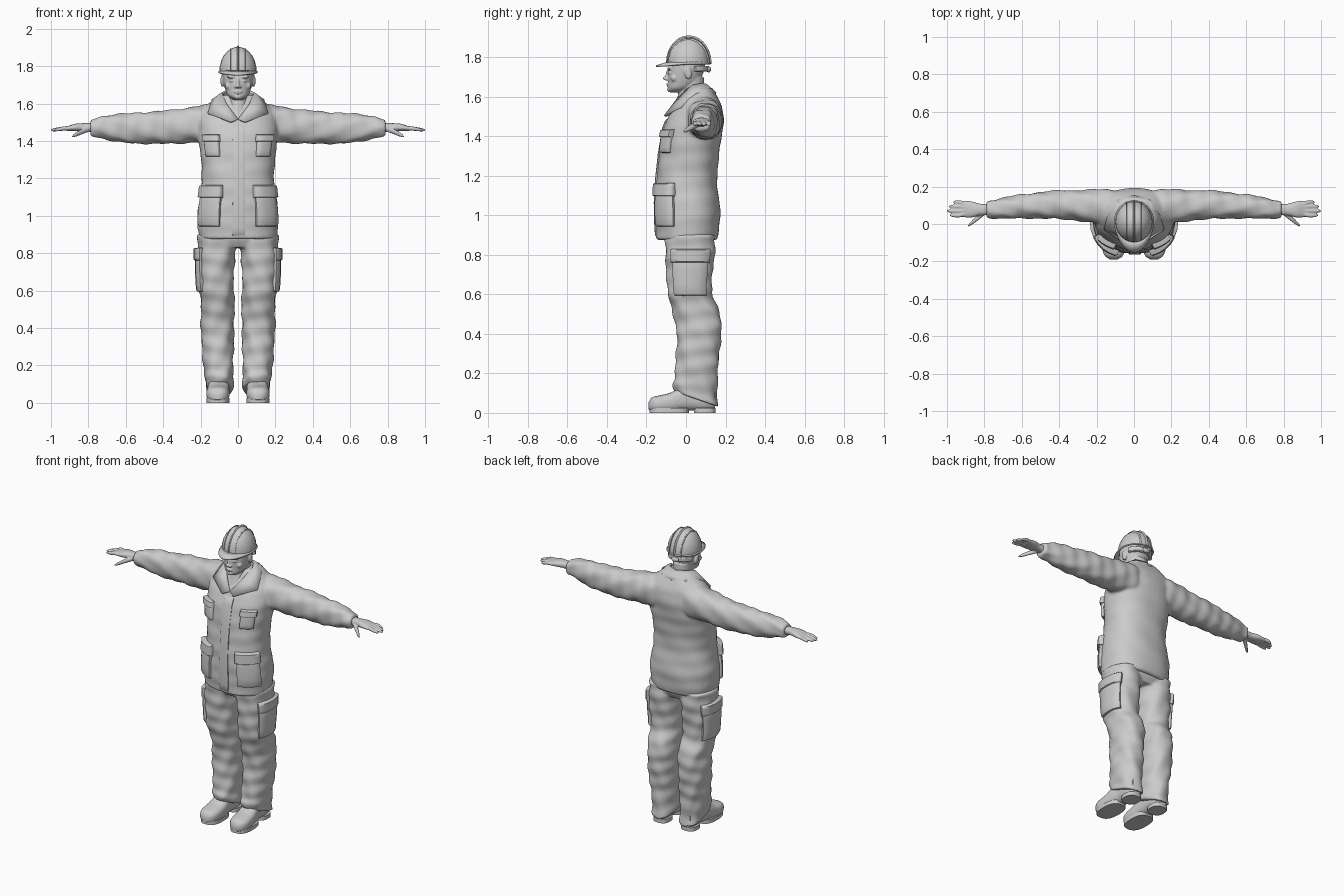
import bpy, bmesh, math
from mathutils import Matrix, Vector

if "Cube" in bpy.data.objects:
    bpy.data.objects.remove(bpy.data.objects["Cube"], do_unlink=True)

grey = bpy.data.materials.new("light grey")
grey.use_nodes = True
grey.diffuse_color = (0.6, 0.6, 0.6, 1)
grey.node_tree.nodes["Principled BSDF"].inputs["Base Color"].default_value = (0.6, 0.6, 0.6, 1)


def section(rings, h):
    """Smoothly interpolated cross-section (c1, c2, r1, r2) at height h."""
    i = max(k for k in range(len(rings) - 1) if rings[k][0] <= h or k == 0)

    def slope(k, j):
        a, b = rings[max(k - 1, 0)], rings[min(k + 1, len(rings) - 1)]
        return (b[j] - a[j]) / (b[0] - a[0])
    p, q = rings[i], rings[i + 1]
    d = q[0] - p[0]
    t = min(max((h - p[0]) / d, 0), 1)
    return [(1 + 2 * t) * (1 - t) ** 2 * p[j] + t * t * (3 - 2 * t) * q[j]
            + d * t * (1 - t) * ((1 - t) * slope(i, j) - t * slope(i + 1, j))
            for j in range(1, 5)]


def surface(rings, axis, h, a, off=0, power=2.3, fold=0):
    """Point on a lofted body at height h and angle a."""
    c1, c2, r1, r2 = section(rings, h)
    off += fold * math.sin(48 * h + 2 * a) * math.sin(19 * h - 3 * a)
    ca, sa = math.cos(a), math.sin(a)
    n = Vector((ca * r2, sa * r1)).normalized() * off
    u = c1 + r1 * math.copysign(abs(ca) ** (2 / power), ca) + n.x
    v = c2 + r2 * math.copysign(abs(sa) ** (2 / power), sa) + n.y
    return {"x": (h, u, v), "y": (u, h, v), "z": (u, v, h)}[axis]


def loft(bm, rings, axis="z", steps=24, seg=32, power=2.3, fold=0):
    h0, h1 = rings[0][0], rings[-1][0]
    rows = [[bm.verts.new(surface(rings, axis, h0 + (h1 - h0) * i / steps,
                                  math.tau * k / seg, 0, power, fold))
             for k in range(seg)] for i in range(steps + 1)]
    for a, b in zip(rows, rows[1:]):
        for k in range(seg):
            bm.faces.new((a[k - 1], a[k], b[k], b[k - 1]))
    bm.faces.new(rows[0][::-1])
    bm.faces.new(rows[-1])


def patch(bm, rings, a0, a1, z0, z1, depth):
    """Raised cloth panel that follows a lofted body."""
    ts = (0, .03, .09, .3, .5, .7, .91, .97, 1)

    def lift(t):
        e = min(t, 1 - t)
        return 0 if e == 0 else (.75 if e < .05 else 1)
    grid = []
    for v in ts:
        row = []
        for u in ts:
            f = lift(u) * lift(v)
            a = math.radians(a0 + (a1 - a0) * u)
            row.append(bm.verts.new(surface(rings, "z", z0 + (z1 - z0) * v, a,
                                            depth * f if f else -.012)))
        grid.append(row)
    for r, s in zip(grid, grid[1:]):
        for k in range(len(ts) - 1):
            bm.faces.new((r[k], r[k + 1], s[k + 1], s[k]))


def ball(bm, at, size, tilt=0):
    m = Matrix.Translation(at) @ Matrix.Rotation(tilt, 4, "X") @ Matrix.Diagonal((*size, 1))
    return bmesh.ops.create_uvsphere(bm, u_segments=24, v_segments=14, radius=1, matrix=m)["verts"]


def mirror(bm):
    copy = bmesh.ops.duplicate(bm, geom=bm.verts[:] + bm.edges[:] + bm.faces[:])["geom"]
    bmesh.ops.scale(bm, vec=(-1, 1, 1), verts=[g for g in copy if isinstance(g, bmesh.types.BMVert)])
    bmesh.ops.reverse_faces(bm, faces=[g for g in copy if isinstance(g, bmesh.types.BMFace)])


def finish(name, bm, voxel=0, thick=0, smooth=4):
    if not thick:
        bmesh.ops.recalc_face_normals(bm, faces=bm.faces[:])
    for f in bm.faces:
        f.smooth = True
    for e in bm.edges:
        if len(e.link_faces) == 2 and e.calc_face_angle() > math.radians(50):
            e.smooth = False
    mesh = bpy.data.meshes.new(name)
    bm.to_mesh(mesh)
    bm.free()
    mesh.materials.append(grey)
    ob = bpy.data.objects.new(name, mesh)
    bpy.context.collection.objects.link(ob)
    if thick:
        ob.modifiers.new("thickness", "SOLIDIFY").thickness = thick
    if voxel:
        m = ob.modifiers.new("fuse", "REMESH")
        m.mode, m.voxel_size, m.use_smooth_shade = "VOXEL", voxel, True
        s = ob.modifiers.new("soften", "SMOOTH")
        s.factor, s.iterations = .5, smooth


torso = [(.875, 0, .005, .207, .155), (.95, 0, .008, .216, .162), (1.03, 0, .008, .215, .165),
         (1.12, 0, .004, .2, .158), (1.2, 0, .005, .193, .153), (1.3, 0, .015, .198, .152),
         (1.4, 0, .028, .21, .153), (1.48, 0, .045, .215, .145), (1.54, 0, .06, .2, .125),
         (1.59, 0, .065, .165, .1), (1.645, 0, .065, .1, .07)]
sleeve = [(.05, .09, 1.5, .085, .09), (.14, .095, 1.495, .09, .1), (.22, .095, 1.49, .09, .097),
          (.32, .1, 1.477, .08, .092), (.42, .103, 1.473, .076, .088), (.55, .097, 1.468, .067, .082),
          (.65, .09, 1.47, .061, .074), (.72, .082, 1.472, .053, .061), (.79, .078, 1.47, .046, .042)]
leg = [(.07, .1, .05, .074, .112), (.12, .1, .045, .075, .113), (.2, .105, .052, .08, .108),
       (.3, .108, .06, .085, .11), (.4, .11, .065, .089, .112), (.5, .108, .055, .089, .12),
       (.6, .115, .02, .093, .112), (.7, .118, .018, .096, .117), (.8, .115, .02, .1, .125),
       (.9, .11, .02, .105, .125)]

# Jacket: sleeves and torso fused into one cloth surface
bm = bmesh.new()
loft(bm, sleeve, "x", 60, fold=.005)
mirror(bm)
loft(bm, torso, "z", 48, 48, fold=.003)
finish("jacket", bm, .009)

# Trousers with hems lower at the heel
bm = bmesh.new()
loft(bm, leg, "z", 60, fold=.006)
for v in bm.verts:
    v.co.z -= .35 * (v.co.y - .05) * max(0, 1 - (v.co.z - .07) / .12)
mirror(bm)
loft(bm, [(.83, 0, .02, .17, .1), (.87, 0, .02, .2, .12), (.92, 0, .02, .2, .13)])
finish("trousers", bm, .008)

# Pockets and their flaps: (name, body, angles, heights, depth)
for name, body, a0, a1, z0, z1, depth in (
        ("chest_pockets", torso, -65, -36, 1.315, 1.42, .018),
        ("chest_pocket_flaps", torso, -67, -34, 1.395, 1.435, .027),
        ("hip_pockets", torso, -68, -20, .94, 1.13, .018),
        ("hip_pocket_flaps", torso, -70, -18, 1.095, 1.165, .03),
        ("cargo_pockets", leg, -42, 45, .59, .79, .016),
        ("cargo_pocket_flaps", leg, -45, 48, .76, .83, .022)):
    bm = bmesh.new()
    patch(bm, body, a0, a1, z0, z1, depth)
    mirror(bm)
    finish(name, bm)

bm = bmesh.new()
patch(bm, torso, -96, -82, .88, 1.5, .007)
finish("front_placket", bm)

# Turned-down collar, open at the throat
bm = bmesh.new()
inner = [(0, .105, 1.665), (.06, .085, 1.67), (.088, .03, 1.66), (.062, -.04, 1.6), (.002, -.088, 1.52)]
outer = [(0, .155, 1.62), (.09, .13, 1.625), (.14, .05, 1.622), (.162, -.03, 1.55), (.04, -.112, 1.505)]
rows = [[bm.verts.new(p) for p in line] for line in (inner, outer)]
for k in range(4):
    bm.faces.new((rows[0][k], rows[0][k + 1], rows[1][k + 1], rows[1][k]))
mirror(bm)
bmesh.ops.remove_doubles(bm, verts=bm.verts[:], dist=.001)
finish("collar", bm, thick=.014)

# Hands: palm, four fingers and thumb
bm = bmesh.new()
loft(bm, [(.76, .078, 1.47, .03, .025), (.82, .077, 1.473, .031, .022),
          (.87, .078, 1.472, .043, .02), (.915, .081, 1.466, .044, .012)], "x")
for y, tip in ((.116, .967), (.093, .99), (.07, 1), (.047, .985)):
    loft(bm, [(.88, .4 * y + .048, 1.469, .011, .012), (.93, y, 1.467, .011, .011),
              (tip - .008, y, 1.459, .0085, .008), (tip, y, 1.458, .003, .003)], "x", 12, 12)
loft(bm, [(.8, .06, 1.462, .014, .014), (.84, .03, 1.447, .015, .014),
          (.875, .0, 1.43, .01, .01), (.888, -.01, 1.423, .004, .004)], "x", 12, 12)
mirror(bm)
finish("hands", bm, .004, smooth=3)

# Boots: rounded uppers, flat soles and heels
bm = bmesh.new()
loft(bm, [(-.19, .108, .035, .02, .018), (-.175, .108, .043, .044, .034), (-.14, .108, .046, .06, .041),
          (-.08, .106, .053, .061, .049), (-.03, .104, .068, .057, .06), (.03, .1, .08, .052, .068),
          (.1, .1, .08, .05, .07), (.148, .1, .075, .033, .055)], "y", power=2.6)
mirror(bm)
finish("boots", bm)
bm = bmesh.new()
for cx, cy, rx, ry in ((.107, -.085, .062, .1), (.1, .095, .052, .055)):
    loft(bm, [(0, cx, cy, rx, ry), (.025, cx, cy, rx, ry)], steps=1, power=2.6)
mirror(bm)
finish("boot_soles", bm)

# Neck and head with facial features
bm = bmesh.new()
for side in (-1, 1):
    ball(bm, (side * .083, .01, 1.72), (.011, .019, .032), .2)
    ball(bm, (side * .033, -.082, 1.722), (.014, .012, .007))
    ball(bm, (side * .035, -.084, 1.743), (.026, .012, .008))
    ball(bm, (side * .011, -.1, 1.69), (.009, .01, .008))
    ball(bm, (side * .05, -.058, 1.695), (.02, .02, .02))
ball(bm, (0, -.104, 1.694), (.01, .014, .01))
ball(bm, (0, -.092, 1.715), (.009, .011, .032), -.25)
ball(bm, (0, -.091, 1.664), (.023, .009, .005))
ball(bm, (0, -.088, 1.655), (.019, .009, .005))
ball(bm, (0, -.08, 1.637), (.023, .016, .014))
loft(bm, [(1.622, 0, -.045, .025, .035), (1.64, 0, -.035, .052, .055), (1.67, 0, -.015, .067, .076),
          (1.71, 0, -.005, .077, .088), (1.75, 0, .003, .083, .093), (1.8, 0, .005, .083, .093)], power=2.2)
loft(bm, [(1.48, 0, .01, .06, .085), (1.52, 0, .01, .058, .083), (1.57, 0, .02, .056, .073),
          (1.62, 0, .028, .056, .066), (1.7, 0, .03, .06, .06)], power=2)
finish("head", bm, .004, smooth=3)

# Helmet shell with raised ridges
bm = bmesh.new()
ball(bm, (0, .012, 1.77), (.1, .11, .133))
for x, w, s in ((0, .017, 1.05), (.04, .01, .95), (-.04, .01, .95)):
    ball(bm, (x, .014, 1.77), (w, .11 * s, .134 * s))
bmesh.ops.bisect_plane(bm, geom=bm.verts[:] + bm.edges[:] + bm.faces[:], plane_co=(0, 0, 1.765),
                       plane_no=(0, 0, -1), clear_outer=True)
finish("helmet_shell", bm)

# Helmet brim, drawn out into a peak at the front
bm = bmesh.new()
n = 48
rims = [[], []]
for k in range(n):
    a = math.tau * k / n
    peak = max(0, -math.sin(a))
    rims[0].append(bm.verts.new((.094 * math.cos(a), .012 + .104 * math.sin(a), 1.778)))
    rims[1].append(bm.verts.new((.107 * math.cos(a), .012 + (.115 + .05 * peak) * math.sin(a),
                                 1.77 - .012 * peak)))
for k in range(n):
    bm.faces.new((rims[0][k - 1], rims[1][k - 1], rims[1][k], rims[0][k]))
finish("helmet_brim", bm, thick=.008)

# Adjustable head band with a rear knob
bm = bmesh.new()
patch(bm, [(1.7, 0, .012, .086, .096), (1.78, 0, .012, .088, .098)], 15, 165, 1.728, 1.756, .008)
ball(bm, (0, .115, 1.738), (.026, .012, .015))
finish("helmet_band", bm)
